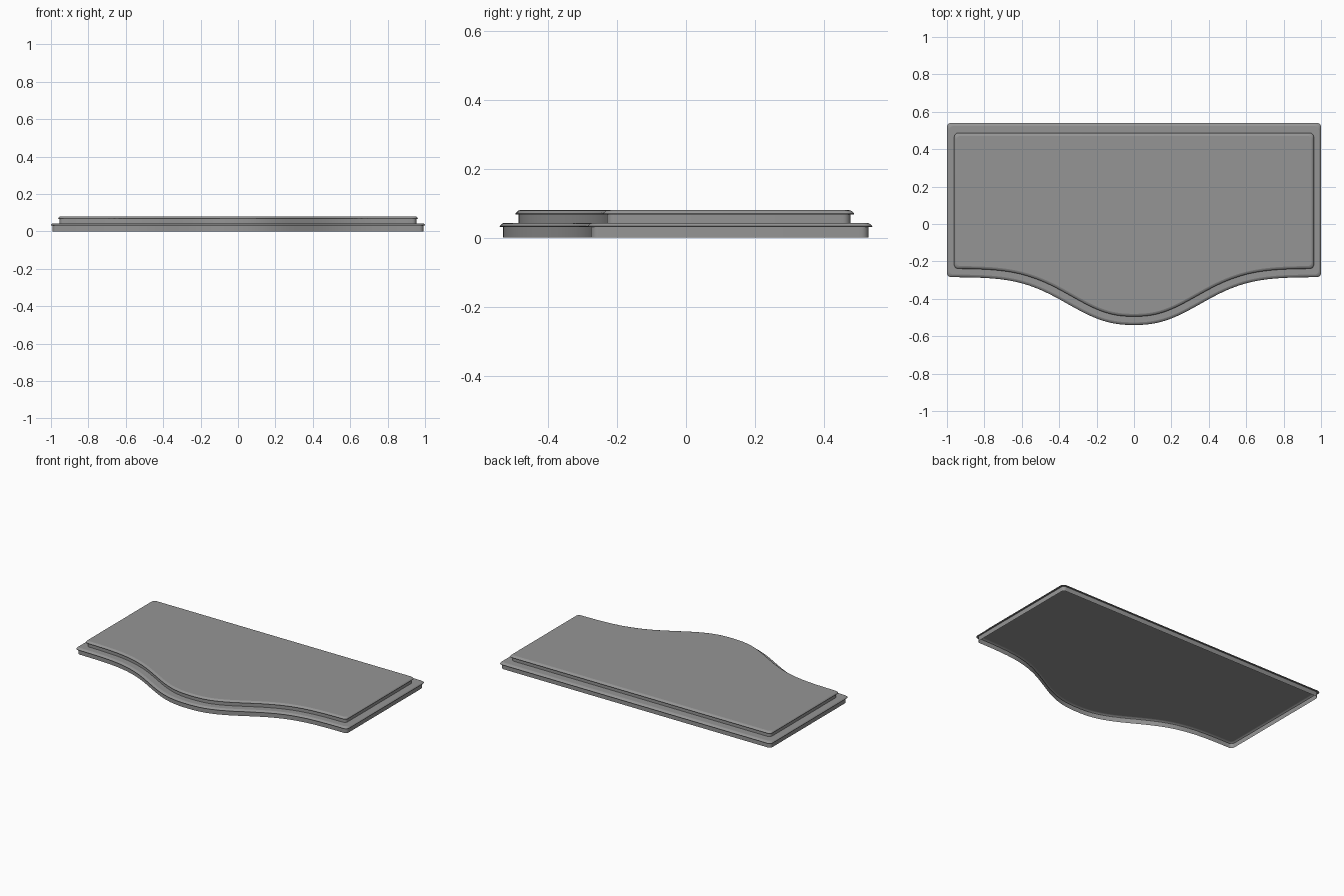
import bpy, bmesh, math

if "Cube" in bpy.data.objects:
    bpy.data.objects.remove(bpy.data.objects["Cube"])

R = 0.022      # corner radius seen from above
N = 72         # samples along the bowed front

grey = bpy.data.materials.new("dark_grey")
grey.diffuse_color = (0.3, 0.3, 0.3, 1)
grey.use_nodes = True
grey.node_tree.nodes["Principled BSDF"].inputs["Base Color"].default_value = grey.diffuse_color


def outline(d):
    """Closed plan outline (counter-clockwise), inset by d from the widest lip."""
    w, back = 1.0 - 0.8 * d, 0.54 - 1.1 * d

    def bow(x):
        return -0.284 - 0.256 * math.exp(-(abs(x) / 0.445) ** 2.4)

    pts = []
    # bowed front edge, offset along its normal
    for i in range(N + 1):
        x = (w - R) * (2 * i / N - 1)
        s = (bow(x + 1e-4) - bow(x - 1e-4)) / 2e-4
        k = d * 0.95 / math.hypot(1, s)
        pts.append((x - s * k, bow(x) + k))
    pts[0] = (-(w - R), pts[0][1])
    pts[-1] = (w - R, pts[-1][1])
    front = pts[-1][1]
    # rounded corners: front right, back right, back left, front left
    for cx, cy, a0 in ((w - R, front + R, -90), (w - R, back - R, 0),
                       (R - w, back - R, 90), (R - w, front + R, 180)):
        for j in range(6):
            if (a0 == -90 and j == 0) or (a0 == 180 and j == 5):
                continue
            a = math.radians(a0 + 18 * j)
            pts.append((cx + R * math.cos(a), cy + R * math.sin(a)))
    return pts


def step(name, profile):
    """Sweep an (inset, height) profile round the outline, capped on top, open below."""
    bm = bmesh.new()
    rings = [[bm.verts.new((x, y, z)) for x, y in outline(d)] for d, z in profile]
    n = len(rings[0])
    for a, b in zip(rings, rings[1:]):
        for i in range(n):
            j = (i + 1) % n
            bm.faces.new((a[i], a[j], b[j], b[i]))
    cap = bm.faces.new(rings[-1])
    for f in bm.faces:
        f.smooth = f is not cap
    me = bpy.data.meshes.new(name)
    bm.to_mesh(me)
    bm.free()
    me.materials.append(grey)
    ob = bpy.data.objects.new(name, me)
    bpy.context.collection.objects.link(ob)
    bpy.ops.object.select_all(action='DESELECT')
    ob.select_set(True)
    bpy.context.view_layer.objects.active = ob
    bpy.ops.object.shade_smooth_by_angle(angle=math.radians(35))
    me.polygons[len(me.polygons) - 1].use_smooth = False   # flat tread


# lower riser, its overhanging lip, and the tread
step("lower_step", [(0.010, 0.0), (0.010, 0.031), (0.001, 0.031), (0.0, 0.033),
                    (0.003, 0.037), (0.008, 0.041), (0.015, 0.043)])

# upper riser, its lip, and the flat top
step("upper_step", [(0.058, 0.043), (0.058, 0.067), (0.049, 0.067), (0.048, 0.070),
                    (0.051, 0.074), (0.056, 0.078), (0.063, 0.080)])
